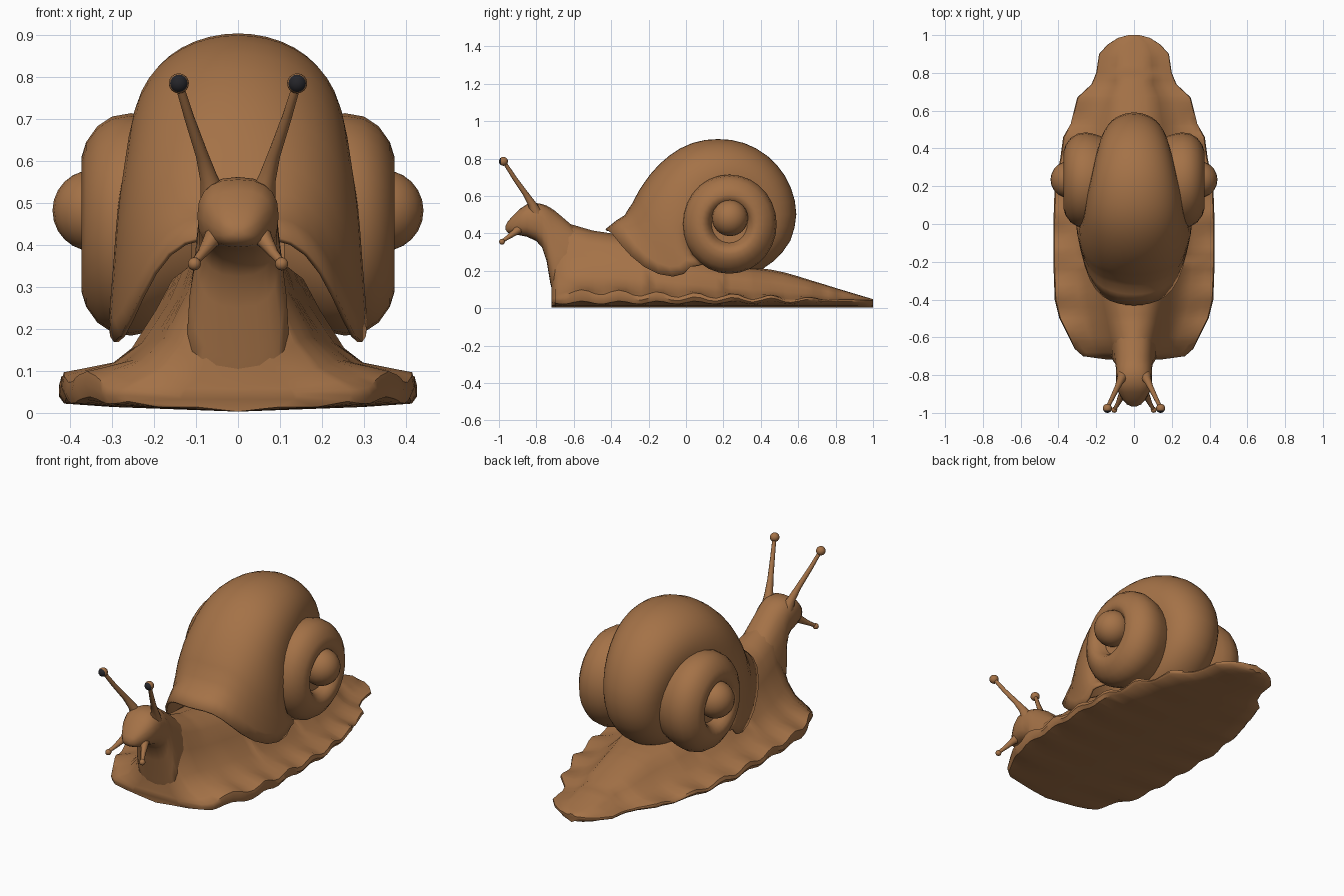
import bpy, bmesh, math
from mathutils import Vector

if "Cube" in bpy.data.objects:
    bpy.data.objects.remove(bpy.data.objects["Cube"])


def material(name, rgb):
    m = bpy.data.materials.new(name)
    m.diffuse_color = (*rgb, 1)
    m.use_nodes = True
    m.node_tree.nodes["Principled BSDF"].inputs["Base Color"].default_value = m.diffuse_color
    return m


BROWN = material("snail brown", (0.372, 0.168, 0.063))
DARK = material("pupil dark", (0.018, 0.018, 0.022))


def finish(name, bm, angle=45):
    bmesh.ops.recalc_face_normals(bm, faces=bm.faces)
    me = bpy.data.meshes.new(name)
    bm.to_mesh(me)
    bm.free()
    ob = bpy.data.objects.new(name, me)
    bpy.context.collection.objects.link(ob)
    me.materials.append(BROWN)
    bpy.ops.object.select_all(action='DESELECT')
    ob.select_set(True)
    bpy.context.view_layer.objects.active = ob
    bpy.ops.object.shade_smooth_by_angle(angle=math.radians(angle))
    return ob


def loft(name, rings, closed=True, caps=True, angle=45):
    bm = bmesh.new()
    vs = [[bm.verts.new(p) for p in r] for r in rings]
    n = len(rings[0])
    for a, b in zip(vs, vs[1:]):
        for i in range(n if closed else n - 1):
            j = (i + 1) % n
            bm.faces.new((a[i], a[j], b[j], b[i]))
    if caps:
        bm.faces.new(vs[0])
        bm.faces.new(vs[-1])
    return finish(name, bm, angle)


def table(rows, t):
    """Linear interpolation of rows keyed by their first value."""
    if t <= rows[0][0]:
        return rows[0][1:]
    for a, b in zip(rows, rows[1:]):
        if t <= b[0]:
            k = (t - a[0]) / (b[0] - a[0])
            return [p + (q - p) * k for p, q in zip(a[1:], b[1:])]
    return rows[-1][1:]


# Foot and back: y, ridge height, body half width, skirt half width, skirt height
FOOT = [(-.718, .30, .06, .14, .045), (-.70, .46, .09, .27, .06),
        (-.66, .47, .105, .315, .075), (-.62, .45, .12, .335, .085),
        (-.5, .415, .145, .395, .085), (-.4, .40, .165, .42, .085),
        (-.2, .38, .195, .427, .075), (0, .30, .21, .427, .07),
        (.2, .24, .2, .42, .065), (.35, .22, .19, .39, .06),
        (.46, .205, .16, .375, .055), (.53, .19, .15, .335, .052),
        (.60, .17, .14, .318, .05), (.67, .148, .13, .30, .05), (.74, .127, .1, .225, .048),
        (.8, .108, .1, .2, .045), (.9, .078, .09, .185, .045),
        (.95, .063, .07, .14, .044), (.985, .053, .04, .085, .042), (1.0, .048, .01, .03, .04)]
ys = sorted({r[0] for r in FOOT} | {-.68 + .04 * i for i in range(42)})
rings = []
for y in ys:
    top, n, w, e = table(FOOT, y)
    fade = max(0, min(1, (.9 - y) / .4))
    ripple = .014 * fade * math.sin(y * 31)
    h, d = top - e, w - n
    low = .03 + .6 * ripple
    half = [(0, top), (.45 * n, top - .06 * h), (.8 * n, e + .8 * h), (n, e + .56 * h),
            (n + .25 * d, e + .26 * h), (n + .5 * d, e + .11 * h + .2 * ripple),
            (n + .8 * d, e + .04 * h + .7 * ripple), (.985 * w, e + ripple),
            (w, (e + ripple + low) / 2), (.97 * w, low), (.7 * w, .014), (0, .003)]
    full = half + [(-x, z) for x, z in reversed(half[1:-1])]
    rings.append([(x, y, z) for x, z in full])
loft("foot", rings)

# Neck and head: y, underside height, top height, half width
HEAD = [(-.56, .1, .40, .10), (-.62, .08, .452, .106), (-.70, .04, .52, .106),
        (-.725, .13, .537, .103), (-.745, .25, .548, .098), (-.77, .325, .557, .095),
        (-.80, .358, .562, .095), (-.85, .382, .556, .097), (-.89, .39, .53, .083),
        (-.93, .395, .49, .06), (-.955, .405, .46, .038), (-.965, .42, .44, .015)]
rings = []
for y, lo, hi, w in HEAD:
    ring = []
    for i in range(20):
        a = math.tau * i / 20
        c, s = math.cos(a), math.sin(a)
        x = math.copysign(abs(c) ** .8, c) * w
        z = (lo + hi) / 2 + math.copysign(abs(s) ** .8, s) * (hi - lo) / 2
        x *= 1 + 1.1 * max(0, .36 - z)  # neck spreads towards the foot
        ring.append((x, y, z))
    rings.append(ring)
loft("head", rings, angle=60)

# Main shell whorl: sections swept about the x axis, flaring to an arched lip
# angle, outer radius, side radius, half width, roundness
WHORL = [(-120, .32, .14, .14, .6), (-60, .36, .15, .155, .6), (-20, .405, .15, .163, .58),
         (0, .412, .15, .17, .58), (45, .403, .15, .205, .7), (90, .396, .15, .24, .82),
         (135, .403, .16, .265, .87), (155, .42, .19, .28, .87), (172, .452, .255, .29, .87),
         (181, .495, .295, .297, .87), (188, .605, .317, .302, .87)]
CY, CZ = .172, .502
angles = list(range(-120, 150, 10)) + [150, 157, 163, 168, 173, 177, 181, 184, 188]
rings = []
for t in angles:
    R, r0, w, power = table(WHORL, t)
    k = max(0, min(1, (t - 70) / 118))
    ring = []
    for i in range(-14, 15):
        p = math.radians(i * 115 / 14)
        c = math.cos(p)
        s, past = abs(math.sin(p)), 0
        if c < 0:  # inner flank runs on beneath the side whorl
            s, past = 1, -c * 25
        a = math.radians(t + (54 * s ** 4 + past) * k * k)
        r = r0 + (R - r0) * (c ** power if c > 0 else c * (1 - .7 * k ** 4))
        ring.append((w * math.sin(p), CY + r * math.cos(a), CZ + r * math.sin(a)))
    rings.append(ring)
shell = loft("main_whorl", rings, closed=False, caps=False, angle=50)
sol = shell.modifiers.new("thickness", 'SOLIDIFY')
sol.thickness = .012
sol.offset = 0

# Side whorls with a round knob, on both sides
SIDE = [(.11, .215), (.16, .238), (.21, .256), (.255, .265), (.30, .257), (.335, .234),
        (.362, .196), (.373, .16), (.366, .135), (.345, .115), (.31, .1), (.30, .005)]
for s, label in ((1, "right"), (-1, "left")):
    rings = [[(s * x, .232 + r * .955 * math.cos(math.tau * i / 28),
               .449 + r * math.sin(math.tau * i / 28)) for i in range(28)] for x, r in SIDE]
    loft(label + "_side_whorl", rings, angle=60)
    bm = bmesh.new()
    bmesh.ops.create_uvsphere(bm, u_segments=20, v_segments=12, radius=.097)
    for v in bm.verts:
        v.co += Vector((s * .345, .235, .482))
    finish(label + "_shell_knob", bm)


def stalk(name, path, radii):
    pts = [Vector(p) for p in path]
    q = (pts[-1] - pts[0]).to_track_quat('Z', 'Y')
    loft(name, [[p + q @ Vector((r * math.cos(math.tau * i / 10), r * math.sin(math.tau * i / 10), 0))
                 for i in range(10)] for p, r in zip(pts, radii)], angle=60)


def ball(name, centre, r, pupil=False):
    bm = bmesh.new()
    bmesh.ops.create_uvsphere(bm, u_segments=16, v_segments=12, radius=r)
    for v in bm.verts:  # poles point forward
        x, y, z = v.co
        v.co = Vector((x, -z, y)) + Vector(centre)
    ob = finish(name, bm)
    if pupil:
        ob.data.materials.append(DARK)
        for f in ob.data.polygons:
            if f.center.y < centre[1] - .58 * r:
                f.material_index = 1


# Eye stalks and feelers
for s, label in ((1, "right"), (-1, "left")):
    stalk(label + "_eye_stalk",
          [(s * .055, -.80, .50), (s * .070, -.825, .56), (s * .086, -.86, .615),
           (s * .115, -.92, .70), (s * .138, -.968, .775)], [.036, .021, .015, .012, .010])
    ball(label + "_eye", (s * .141, -.976, .785), .024, True)
    stalk(label + "_feeler",
          [(s * .045, -.88, .435), (s * .068, -.915, .405), (s * .085, -.95, .38),
           (s * .102, -.98, .36)], [.03, .018, .012, .009])
    ball(label + "_feeler_tip", (s * .104, -.984, .355), .0155)
